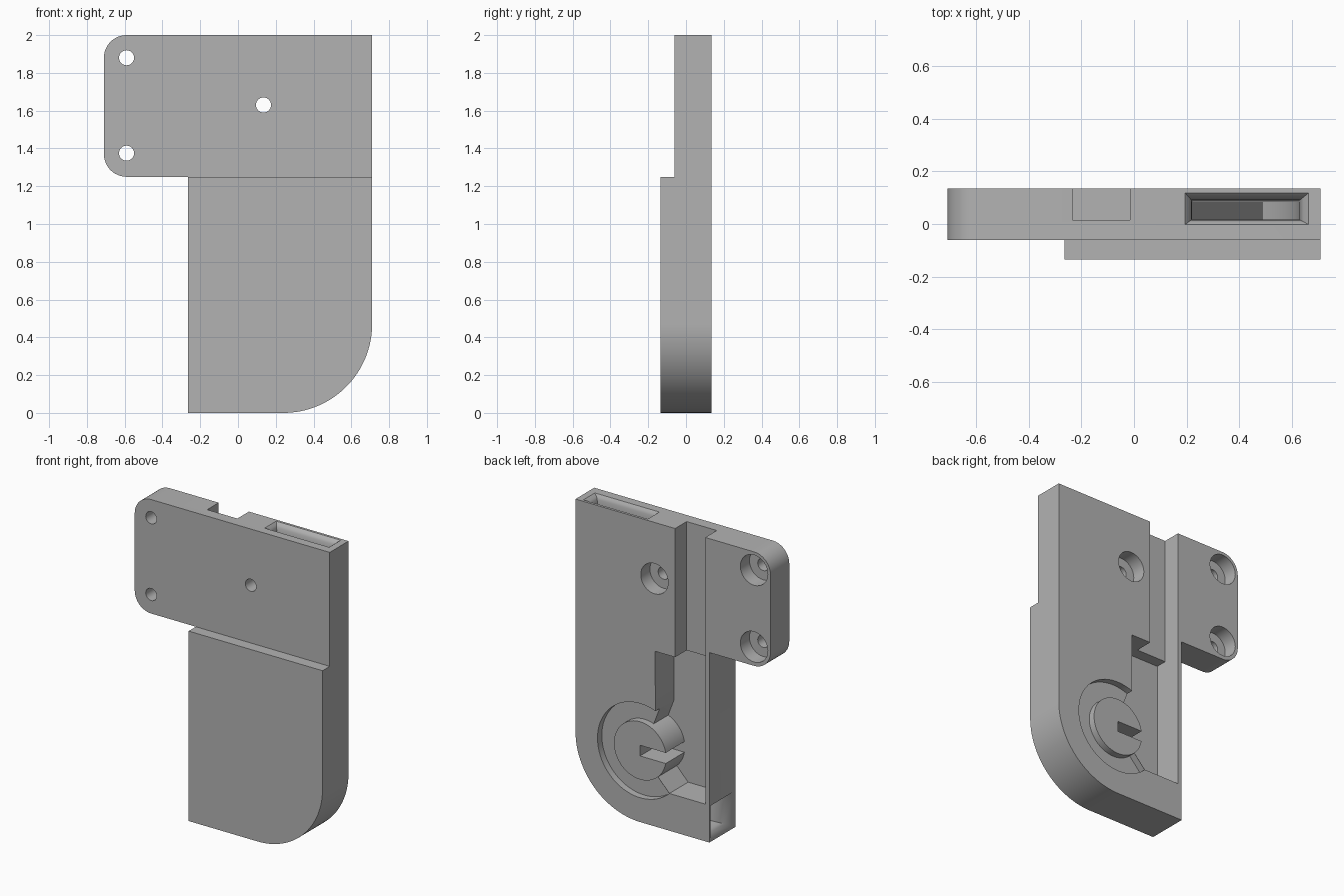
import bpy, bmesh
from math import cos, sin, radians, sqrt

if "Cube" in bpy.data.objects:
    bpy.data.objects.remove(bpy.data.objects["Cube"], do_unlink=True)

grey = bpy.data.materials.new("plain grey")
grey.use_nodes = True
COLOR = (0.45, 0.45, 0.45, 1)
grey.diffuse_color = COLOR
grey.node_tree.nodes["Principled BSDF"].inputs["Base Color"].default_value = COLOR

BACK, STEP, FRONT = 0.135, -0.06, -0.135
HUB = (0.24, 0.47)


def arc(center, r, a0, a1, n=24):
    """Points (x, z) along an arc, in degrees."""
    angles = [radians(a0 + (a1 - a0) * i / n) for i in range(n + 1)]
    return [(center[0] + r * cos(a), center[1] + r * sin(a)) for a in angles]


def loft(name, rings):
    """Closed solid through a list of matching point rings."""
    bm = bmesh.new()
    loops = [[bm.verts.new(p) for p in ring] for ring in rings]
    n = len(loops[0])
    bm.faces.new(loops[0])
    bm.faces.new(loops[-1])
    for a, b in zip(loops, loops[1:]):
        for i in range(n):
            j = (i + 1) % n
            bm.faces.new((a[i], a[j], b[j], b[i]))
    bmesh.ops.recalc_face_normals(bm, faces=bm.faces)
    mesh = bpy.data.meshes.new(name)
    bm.to_mesh(mesh)
    bm.free()
    mesh.materials.append(grey)
    obj = bpy.data.objects.new(name, mesh)
    bpy.context.collection.objects.link(obj)
    return obj


def prism(name, points, y0, y1):
    """Profile in x and z, extruded along y."""
    return loft(name, [[(x, y, z) for x, z in points] for y in (y0, y1)])


def box(name, x0, x1, y0, y1, z0, z1):
    return prism(name, [(x0, z0), (x1, z0), (x1, z1), (x0, z1)], y0, y1)


def cut(body, cutter):
    cutter.hide_render = True
    mod = body.modifiers.new("cut", 'BOOLEAN')
    mod.operation = 'DIFFERENCE'
    mod.solver = 'EXACT'
    mod.object = cutter
    bpy.context.view_layer.objects.active = body
    bpy.ops.object.modifier_apply(modifier=mod.name)
    bpy.data.objects.remove(cutter, do_unlink=True)


def flare(name, outer, inner, place, depth, steps=6):
    """Trumpet-shaped mouth narrowing from the outer to the inner rectangle."""
    rings = []
    for i in range(-1, steps + 1):
        t = max(i, 0) / steps
        k = 1 - sqrt(1 - (1 - t) ** 2)
        a0, a1, b0, b1 = [n + (o - n) * k for o, n in zip(outer, inner)]
        d = depth * i / steps
        rings.append([place(a, b, d) for a, b in ((a0, b0), (a1, b0), (a1, b1), (a0, b1))])
    return loft(name, rings)


# Body: side arm with rounded ends and a lower housing with one large round corner
outline = [(-0.265, 0)] + arc(HUB, 0.47, -90, 0, 32) + [(0.71, 2)]
outline += arc((-0.59, 1.88), 0.12, 90, 180, 12)
outline += arc((-0.59, 1.37), 0.12, 180, 270, 12) + [(-0.265, 1.25)]
body = prism("bracket_body", outline, FRONT, BACK)

# Thinner upper half at the front
cut(body, box("front_step", -1, 1, -0.3, STEP, 1.25, 2.2))

# Vertical slot in the back
cut(body, box("back_slot", -0.235, -0.015, 0.015, 0.3, 1.1, 2.2))

# Deep pocket wrapping a slotted hub
pocket = [(-0.235, 1.153), (-0.235, 0.245)]
pocket += arc(HUB, 0.31, 226.5, 226.5, 1)[:1]
pocket += arc(HUB, 0.19, 226.5, 190.6, 8)
pocket += [(HUB[0], 0.435), (HUB[0], 0.505)]
pocket += arc(HUB, 0.19, 169.4, 111, 12)
pocket += arc(HUB, 0.31, 111, 111, 1)[:1] + [(0.13, 1.153)]
cut(body, prism("pocket", pocket, STEP, 0.3))

# Shallow groove around the rest of the hub
groove = arc(HUB, 0.31, -133, 112, 48) + arc(HUB, 0.19, 112, -133, 48)
cut(body, prism("groove", groove, 0.09, 0.3))

# Counterbored screw holes
for x, z in ((-0.59, 1.88), (-0.59, 1.375), (0.135, 1.63)):
    cut(body, prism("bore", arc((x, z), 0.1, 0, 348.75, 31), 0.04, 0.3))
    cut(body, prism("screw_hole", arc((x, z), 0.04, 0, 345, 23), -0.3, 0.1))

# Inner channel from the top mouth round the corner to the side exit
channel = [(0.22, 1.92), (0.63, 1.92)] + arc(HUB, 0.39, 0, -90)
channel += [(-0.22, 0.08), (-0.22, 0.22)] + arc(HUB, 0.25, -90, 0) + [(0.49, 1.2), (0.22, 1.7)]
cut(body, prism("channel", channel, 0.017, 0.083))
cut(body, flare("top_mouth", (0.195, 0.665, -0.002, 0.118), (0.22, 0.63, 0.017, 0.09),
                lambda a, b, d: (a, b, 2 - d), 0.09))
cut(body, flare("side_mouth", (-0.12, 0.125, 0.012, 0.238), (0.017, 0.083, 0.08, 0.22),
                lambda a, b, d: (-0.265 + d, a, b), 0.1))

# Smooth curved walls, crisp edges
for o in bpy.context.selected_objects:
    o.select_set(False)
body.select_set(True)
bpy.context.view_layer.objects.active = body
bpy.ops.object.shade_smooth_by_angle(angle=radians(30))
